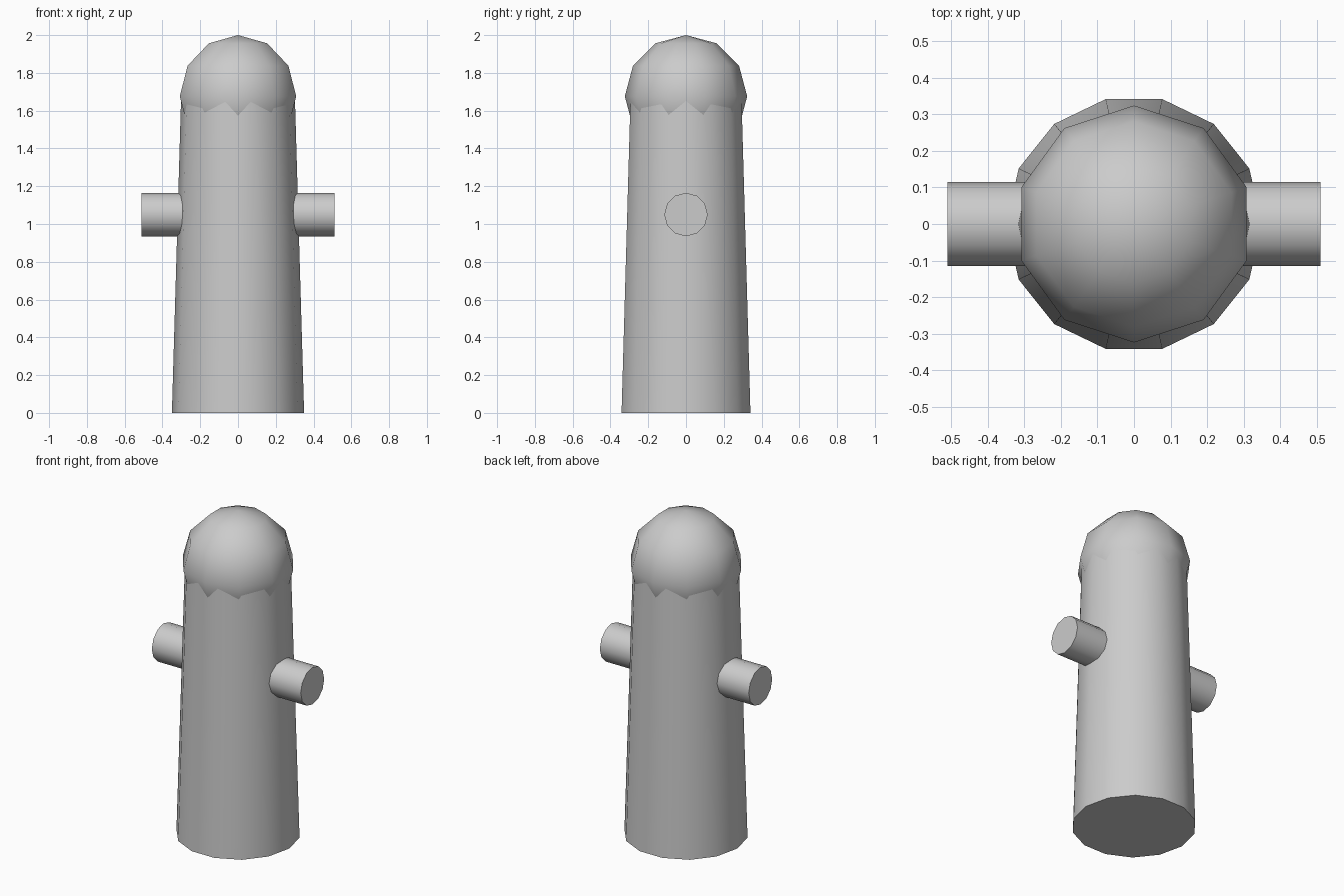
import bpy
import math

if "Cube" in bpy.data.objects:
    bpy.data.objects.remove(bpy.data.objects["Cube"])


def finish(name, angle=45):
    obj = bpy.context.object
    obj.name = name
    bpy.ops.object.shade_smooth_by_angle(angle=math.radians(angle))
    return obj


# Tapered 14-sided body, with a vertex facing +x
BODY_H = 1.68
bpy.ops.mesh.primitive_cone_add(vertices=14, radius1=0.35, radius2=0.301,
                                depth=BODY_H, location=(0, 0, BODY_H / 2),
                                rotation=(0, 0, math.pi / 2))
finish("body")

# Low-poly domed cap sitting over the body top
bpy.ops.mesh.primitive_uv_sphere_add(segments=10, ring_count=6, radius=0.324,
                                     location=(0, 0, 1.676))
finish("dome_cap")

# Side outlets, one on each side
INNER, OUTER = 0.25, 0.51
for side, label in ((-1, "left"), (1, "right")):
    bpy.ops.mesh.primitive_cylinder_add(
        vertices=12, radius=0.115, depth=OUTER - INNER,
        location=(side * (INNER + OUTER) / 2, 0, 1.05),
        rotation=(0, math.pi / 2, 0))
    finish(label + "_outlet")
